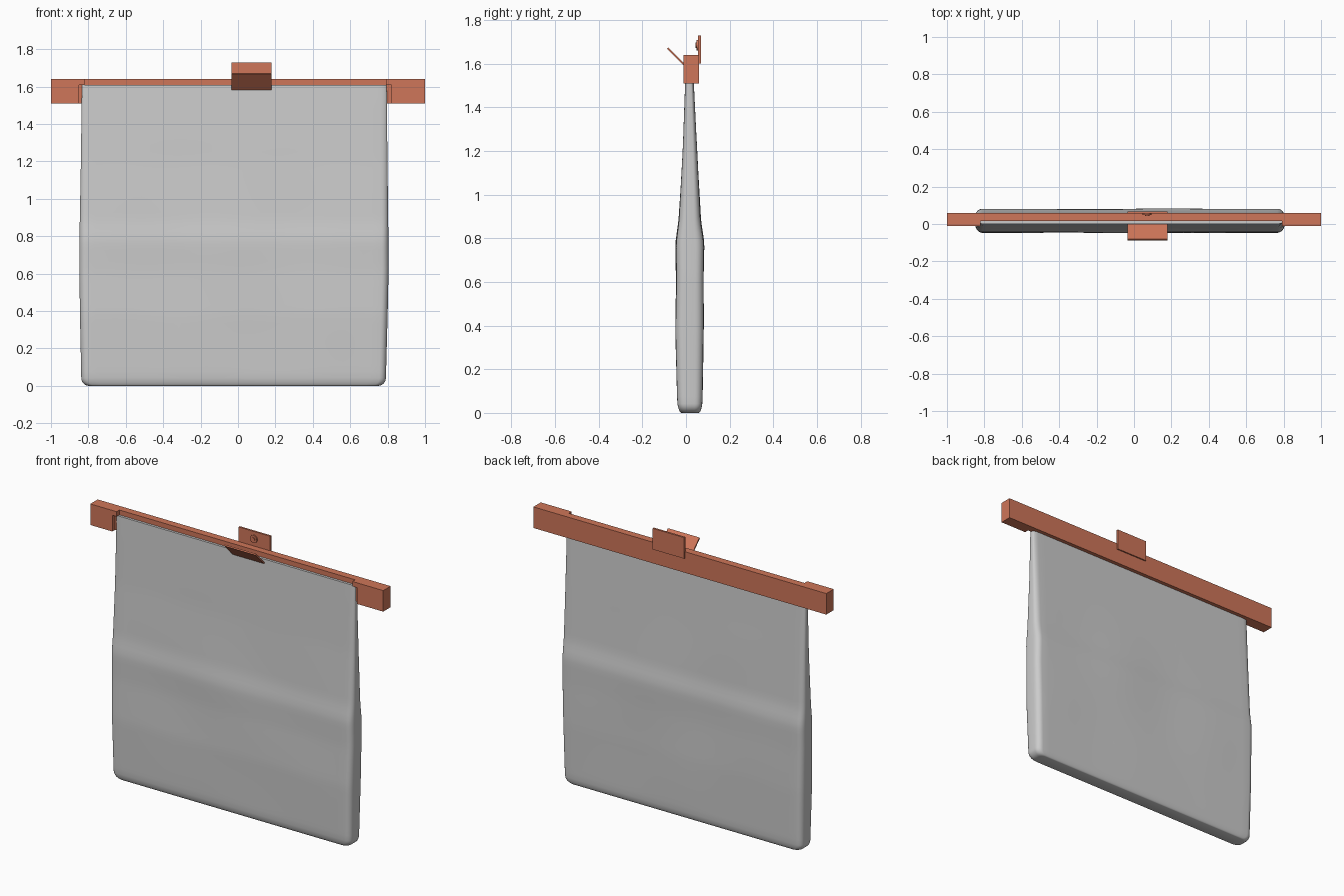
import bpy, bmesh, math
from mathutils import Matrix, Vector

if "Cube" in bpy.data.objects:
    bpy.data.objects.remove(bpy.data.objects["Cube"])

orange = bpy.data.materials.new("orange_plastic")
orange.diffuse_color = (0.62, 0.18, 0.1, 1)
orange.use_nodes = True
orange.node_tree.nodes["Principled BSDF"].inputs["Base Color"].default_value = orange.diffuse_color


def make(name, bm, mat=None):
    bmesh.ops.recalc_face_normals(bm, faces=bm.faces)
    me = bpy.data.meshes.new(name)
    bm.to_mesh(me)
    bm.free()
    ob = bpy.data.objects.new(name, me)
    bpy.context.collection.objects.link(ob)
    if mat:
        me.materials.append(mat)
    return ob


def prism(name, pts, axis, lo, hi):
    """Extrude a 2D outline along x (points are y,z) or y (points are x,z)."""
    bm = bmesh.new()
    place = (lambda p, d: (d, p[0], p[1])) if axis == 'x' else (lambda p, d: (p[0], d, p[1]))
    f = bm.faces.new([bm.verts.new(place(p, lo)) for p in pts])
    ext = bmesh.ops.extrude_face_region(bm, geom=[f], use_keep_orig=True)
    verts = [v for v in ext['geom'] if isinstance(v, bmesh.types.BMVert)]
    bmesh.ops.translate(bm, verts=verts, vec=Vector(place((0, 0), hi - lo)))
    return make(name, bm, orange)


def rect(a0, a1, b0, b1):
    return [(a0, b0), (a1, b0), (a1, b1), (a0, b1)]


def lerp(z, col):
    for a, b in zip(PROFILE, PROFILE[1:]):
        if z <= b[0]:
            t = (z - a[0]) / (b[0] - a[0])
            return a[col] + (b[col] - a[col]) * t
    return PROFILE[-1][col]


# Bag cross-sections: height, front y, back y, left x, right x
PROFILE = [(0.0, -.033, .070, -.838, .790), (0.05, -.040, .075, -.838, .791),
           (0.38, -.048, .080, -.845, .800), (0.62, -.043, .079, -.848, .805),
           (0.78, -.045, .081, -.848, .804), (0.88, -.032, .066, -.846, .803),
           (1.2, -.015, .051, -.840, .799), (1.51, -.004, .036, -.836, .796),
           (1.61, 0.0, .032, -.834, .795)]
CX, NX, NC = -0.02, 32, 6


def bag_ring(z, inset_x=0.0, inset_y=0.0):
    y0, y1 = lerp(z, 1) + inset_y, lerp(z, 2) - inset_y
    x0, x1 = lerp(z, 3) + inset_x, lerp(z, 4) - inset_x
    rx, ry = 0.036, (y1 - y0) * 0.3
    pts = []
    corners = [(x1 - rx, y0 + ry, -90), (x1 - rx, y1 - ry, 0),
               (x0 + rx, y1 - ry, 90), (x0 + rx, y0 + ry, 180)]
    for k, (cx, cy, a0) in enumerate(corners):
        for i in range(NC + 1):
            a = math.radians(a0 + 90 * i / NC)
            pts.append((cx + rx * math.cos(a), cy + ry * math.sin(a)))
        # Long front and back panels are divided for soft ripples
        if k in (1, 3):
            s = 1 if k == 1 else -1
            xa, xb = (x1 - rx, x0 + rx) if k == 1 else (x0 + rx, x1 - rx)
            y = y1 if k == 1 else y0
            amp = 0.004 * math.sin(math.pi * min(1, z / 1.3)) if z < 1.3 else 0
            for i in range(1, NX):
                t = i / NX
                x = xa + (xb - xa) * t
                w = math.sin(math.pi * t) * math.sin(7 * x + 3 * z + k) * math.cos(4 * z - 2 * x)
                pts.append((x, y + s * amp * w))
    return [(x, y, z) for x, y in pts]


# Bag: lofted soft pouch with rounded lower corners
bm = bmesh.new()
rings = []
R = 0.042
for i in range(7):
    a = math.pi / 2 * i / 6
    k = 1 - math.sin(a)
    rings.append(bag_ring(R * (1 - math.cos(a)), R * k, 0.012 * k))
rings += [bag_ring(R + (1.61 - R) * i / 48) for i in range(1, 49)]
loops = [[bm.verts.new(p) for p in ring] for ring in rings]
for a, b in zip(loops, loops[1:]):
    n = len(a)
    for i in range(n):
        bm.faces.new((a[i], a[(i + 1) % n], b[(i + 1) % n], b[i]))
bm.faces.new(loops[0])
bm.faces.new(loops[-1])
bag = make("bag", bm)
bpy.context.view_layer.objects.active = bag
bag.select_set(True)
bpy.ops.object.shade_smooth_by_angle(angle=math.radians(35))

# Clamp bar: full-length rear rail with stepped blocks at both ends
prism("clamp_rail", rect(-1, 1, 1.51, 1.64), 'y', 0.015, 0.06)
for side, end, low, top in (("left", -1, -.85, -.82), ("right", 1, .82, .79)):
    prism("clamp_end_" + side, [(end, 1.51), (low, 1.51), (low, 1.61),
                                (top, 1.61), (top, 1.64), (end, 1.64)], 'y', -0.012, 0.015)

# Front finger flap, slanting outwards
prism("front_flap", [(-.087, 1.668), (.0, 1.581), (.006, 1.587), (-.081, 1.674)],
      'x', -.035, .18)

# Rear hanging plate with a round stud
prism("rear_plate", rect(.056, .068, 1.6, 1.73), 'x', -.035, .18)
for name, r, depth in (("stud_base", .024, .008), ("stud_tip", .012, .013)):
    bm = bmesh.new()
    m = Matrix.Translation((.07, .057 - depth / 2, 1.685)) @ Matrix.Rotation(math.pi / 2, 4, 'X')
    bmesh.ops.create_cone(bm, cap_ends=True, segments=20, radius1=r, radius2=r,
                          depth=depth, matrix=m)
    make(name, bm, orange)
